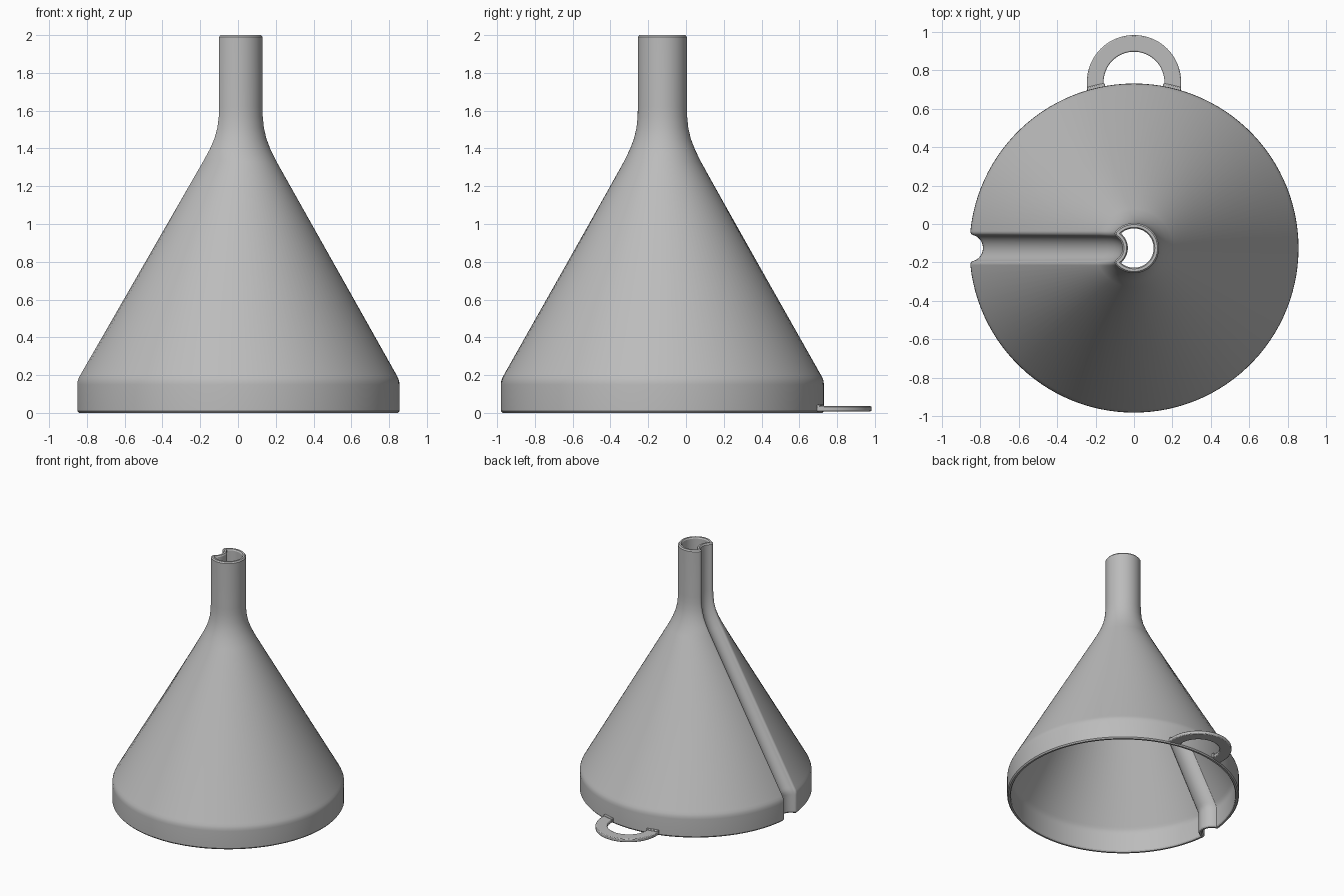
import bpy, bmesh
from math import sin, cos, pi, acos, atan2, sqrt

cube = bpy.data.objects.get("Cube")
if cube:
    bpy.data.objects.remove(cube, do_unlink=True)

AXIS_Y = -0.125      # the cone's axis sits forward of the hanging ring
GROOVE = 0.07        # radius of the air channel
LIP = 0.02           # rounding along the channel edges
WALL = 0.028

grey = bpy.data.materials.new("grey plastic")
grey.use_nodes = True
colour = (0.5, 0.5, 0.5, 1)
grey.diffuse_color = colour
grey.node_tree.nodes["Principled BSDF"].inputs["Base Color"].default_value = colour


def finish(bm, name):
    bmesh.ops.recalc_face_normals(bm, faces=bm.faces)
    mesh = bpy.data.meshes.new(name)
    bm.to_mesh(mesh)
    bm.free()
    mesh.materials.append(grey)
    obj = bpy.data.objects.new(name, mesh)
    bpy.context.collection.objects.link(obj)
    bpy.ops.object.select_all(action='DESELECT')
    obj.select_set(True)
    bpy.context.view_layer.objects.active = obj
    return obj


def smooth():
    bpy.ops.object.shade_smooth_by_angle(angle=pi / 6)


def arc(cx, cy, r, start, end, steps):
    angles = [start + (end - start) * i / steps for i in range(steps + 1)]
    return [(cx + r * cos(a), cy + r * sin(a)) for a in angles]


def section(d, inset):
    """Circle of radius d with a rounded channel cut in it, offset inwards."""
    lip = max(LIP - inset, 0.004)
    groove = GROOVE + inset
    reach = d - inset - lip
    a = acos((d * d + reach ** 2 - (groove + lip) ** 2) / (2 * d * reach))
    fx, fy = reach * cos(a), reach * sin(a)
    b = atan2(fy, d - fx)
    half = arc(d, 0, groove, pi, pi - b, 9)
    half += arc(fx, fy, lip, -b, a, 8)[1:]
    half += arc(0, 0, d - inset, a, pi, 56)[1:]
    loop = half + [(u, -v) for u, v in half[-2:0:-1]]
    return [(-u, v + AXIS_Y) for u, v in loop]


# Funnel: a grooved section lofted up the outside and back down the inside
profile = [(0.855, 0.15), (0.853, 0.17), (0.847, 0.186), (0.838, 0.203),
           (0.204, 1.33), (0.172, 1.395), (0.15, 1.453), (0.137, 1.51),
           (0.131, 1.57), (0.13, 1.62)]
base, tip = profile[0][0], profile[-1][0]
levels = [(base, 0, 0.008), (base, 0.01, 0)]
levels += [(d, z, 0) for d, z in profile]
levels += [(tip, 1.99, 0), (tip, 2, 0.008), (tip, 2, WALL - 0.006), (tip, 1.99, WALL)]
levels += [(d, z, WALL) for d, z in reversed(profile)]
levels += [(base, 0.01, WALL), (base, 0, WALL - 0.006)]

bm = bmesh.new()
loops = [[bm.verts.new((x, y, z)) for x, y in section(d, inset)]
         for d, z, inset in levels]
for low, high in zip(loops, loops[1:] + loops[:1]):
    for i in range(len(low)):
        bm.faces.new((low[i - 1], low[i], high[i], high[i - 1]))
finish(bm, "funnel_body")
smooth()


def slab(name, outline, z0, z1, bevel):
    bm = bmesh.new()
    face = bm.faces.new([bm.verts.new((x, y, z0)) for x, y in outline])
    top = bmesh.ops.extrude_face_region(bm, geom=[face])["geom"]
    for v in top:
        if isinstance(v, bmesh.types.BMVert):
            v.co.z = z1
    obj = finish(bm, name)
    mod = obj.modifiers.new("soft edges", 'BEVEL')
    mod.width = bevel
    mod.segments = 2
    mod.limit_method = 'ANGLE'
    smooth()


# Hanging ring: an arch whose two legs run into the rim
arch = [(0.245, 0.68)] + arc(0, 0.737, 0.245, 0, pi, 40) + [(-0.245, 0.68)]
arch += [(-0.158, 0.7)] + arc(0, 0.737, 0.158, pi, 0, 32) + [(0.158, 0.7)]
slab("hanging_ring", arch, 0.008, 0.036, 0.006)

# Raised welds where the legs meet the rim
for side, name in ((1, "ring_weld_left"), (-1, "ring_weld_right")):
    start, end = acos(0.242 / base), acos(0.15 / base)
    weld = arc(0, AXIS_Y, base + 0.015, start, end, 6)
    weld += arc(0, AXIS_Y, base - 0.012, end, start, 6)
    slab(name, [(side * x, y) for x, y in weld], 0.01, 0.045, 0.004)
